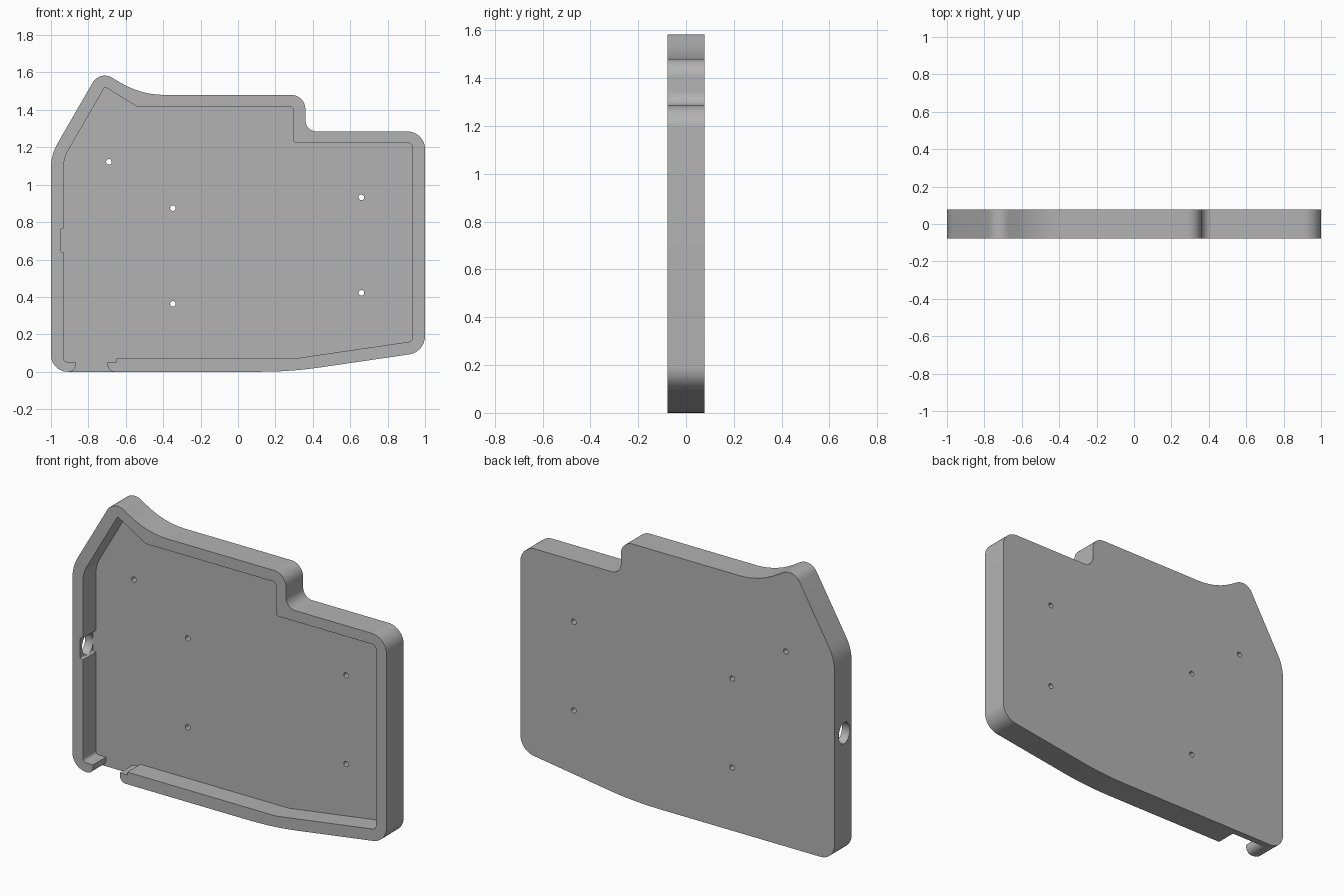
import bpy, bmesh, math
from mathutils import Vector, Matrix

cube = bpy.data.objects.get("Cube")
if cube:
    bpy.data.objects.remove(cube)

FRONT, FLOOR, BACK = -0.078, 0.04, 0.078

grey = bpy.data.materials.new("plain grey")
grey.use_nodes = True
COLOUR = (0.45, 0.45, 0.45, 1)
grey.diffuse_color = COLOUR
grey.node_tree.nodes["Principled BSDF"].inputs["Base Color"].default_value = COLOUR


def rounded(corners):
    """Turn (x, z, radius) corners into an outline with filleted corners."""
    outline = []
    for i, (x, z, r) in enumerate(corners):
        p = Vector((x, z))
        if r == 0:
            outline.append(p)
            continue
        a = (Vector(corners[i - 1][:2]) - p).normalized()
        b = (Vector(corners[(i + 1) % len(corners)][:2]) - p).normalized()
        half = a.angle(b) / 2
        centre = p + (a + b).normalized() * r / math.sin(half)
        start = p + a * r / math.tan(half) - centre
        end = p + b * r / math.tan(half) - centre
        sweep = math.pi - 2 * half
        steps = max(6, round(sweep / math.radians(7)))
        for k in range(steps + 1):
            t = k / steps
            outline.append(centre + (start * math.sin((1 - t) * sweep)
                                     + end * math.sin(t * sweep)) / math.sin(sweep))
    return outline


def finish(bm, name):
    bmesh.ops.recalc_face_normals(bm, faces=bm.faces)
    mesh = bpy.data.meshes.new(name)
    bm.to_mesh(mesh)
    bm.free()
    mesh.materials.append(grey)
    ob = bpy.data.objects.new(name, mesh)
    bpy.context.collection.objects.link(ob)
    return ob


def slab(name, corners, y0, y1):
    """Extrude a rounded outline along y."""
    bm = bmesh.new()
    face = bm.faces.new([bm.verts.new((p.x, y0, p.y)) for p in rounded(corners)])
    new = bmesh.ops.extrude_face_region(bm, geom=[face])["geom"]
    bmesh.ops.translate(bm, vec=(0, y1 - y0, 0),
                        verts=[v for v in new if isinstance(v, bmesh.types.BMVert)])
    return finish(bm, name)


def cylinder(name, centre, radius, depth, axis, stretch=1):
    """Round or oval bar along the given axis."""
    bm = bmesh.new()
    turn = Matrix.Rotation(math.pi / 2, 4, axis)
    bmesh.ops.create_cone(bm, cap_ends=True, segments=32, radius1=radius,
                          radius2=radius, depth=depth,
                          matrix=Matrix.Translation(centre)
                          @ Matrix.Diagonal((1, 1, stretch, 1)) @ turn)
    return finish(bm, name)


# Tray outer body
tray = slab("tray", [
    (-1, 0, 0.09), (0.28, 0, 2.2), (1, 0.105, 0.1), (1, 1.285, 0.095),
    (0.36, 1.285, 0.06), (0.36, 1.48, 0.075), (-0.52, 1.48, 0.46),
    (-0.739, 1.612, 0.075), (-1, 1.16, 0.26)], FRONT, BACK)

# Cavity, with the cable gap in the bottom wall and the recess in the right wall
cavity = slab("cavity_cutter", [
    (-0.933, 0.053, 0.02), (-0.868, 0.053, 0), (-0.868, -0.001, 0.04),
    (-0.912, -0.001, 0), (-0.912, -0.05, 0), (-0.655, -0.05, 0),
    (-0.655, -0.001, 0), (-0.698, -0.001, 0.04), (-0.698, 0.053, 0),
    (-0.65, 0.053, 0), (-0.65, 0.07, 0), (0.295, 0.07, 0), (0.933, 0.163, 0.025),
    (0.933, 1.223, 0.025), (0.295, 1.223, 0.02), (0.295, 1.415, 0.015),
    (-0.535, 1.415, 0), (-0.712, 1.523, 0.012), (-0.933, 1.14, 0.19),
    (-0.933, 0.765, 0), (-0.95, 0.765, 0.012), (-0.95, 0.64, 0.012),
    (-0.933, 0.64, 0)], FRONT - 0.1, FLOOR)

# Cable port and screw holes
cutters = [cavity, cylinder("port_cutter", (-0.97, -0.011, 0.702), 0.05, 0.12, 'Y', 1.22)]
for x, z in [(-0.69, 1.122), (-0.348, 0.875), (-0.348, 0.363), (0.66, 0.932), (0.66, 0.422)]:
    cutters.append(cylinder("screw_hole_cutter", (x, BACK, z), 0.015, 0.2, 'X'))

for cutter in cutters:
    mod = tray.modifiers.new(cutter.name, 'BOOLEAN')
    mod.operation = 'DIFFERENCE'
    mod.solver = 'EXACT'
    mod.object = cutter
    cutter.hide_render = True
    cutter.hide_set(True)

# Bake the cuts, drop the cutters, smooth the rounded walls
bpy.context.view_layer.update()
baked = bpy.data.meshes.new_from_object(
    tray.evaluated_get(bpy.context.evaluated_depsgraph_get()))
tray.modifiers.clear()
tray.data = baked
for cutter in cutters:
    bpy.data.objects.remove(cutter)
bpy.ops.object.select_all(action='DESELECT')
tray.select_set(True)
bpy.context.view_layer.objects.active = tray
bpy.ops.object.shade_smooth_by_angle(angle=math.radians(25))
